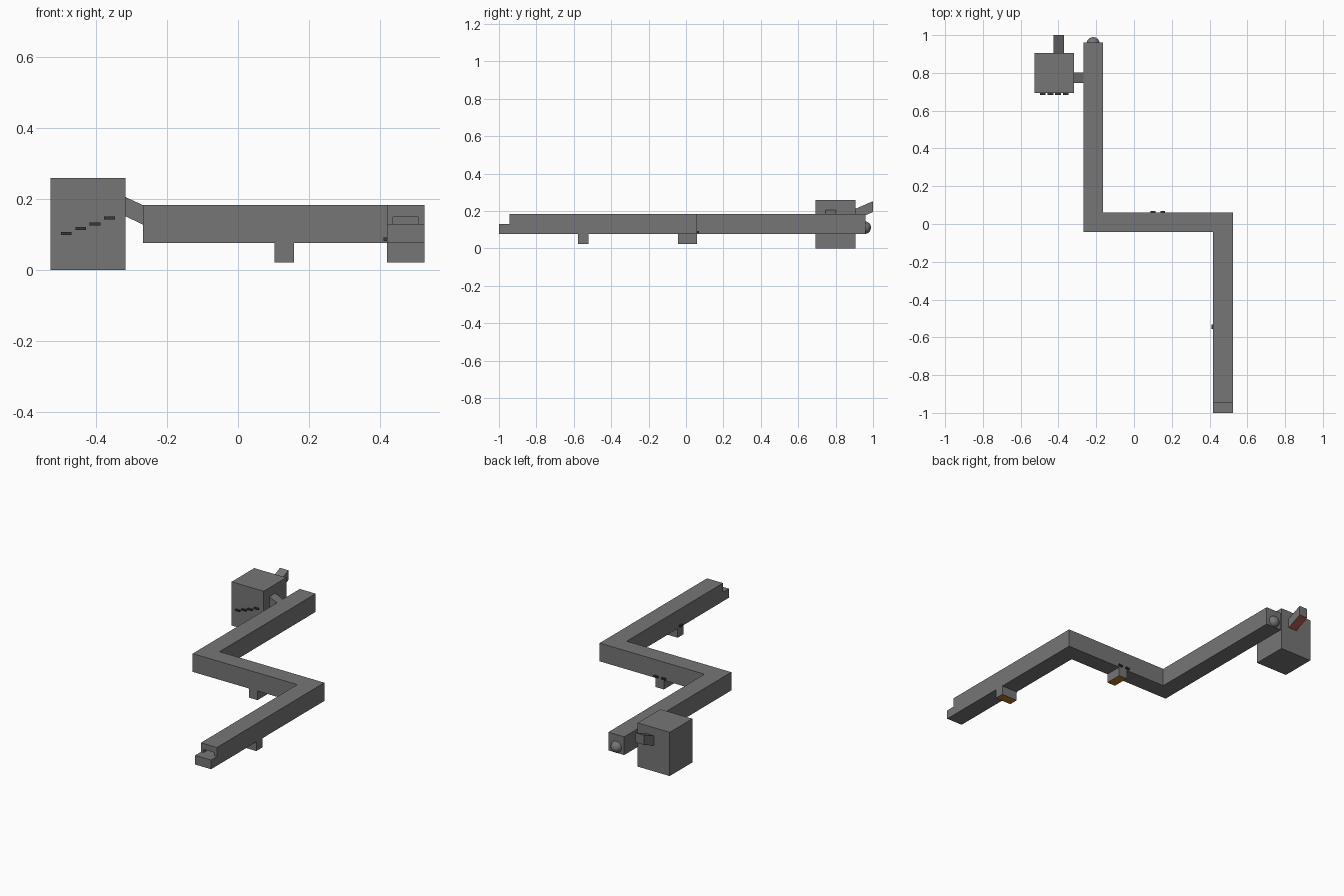
import bpy, bmesh
from mathutils import Vector

if "Cube" in bpy.data.objects:
    bpy.data.objects.remove(bpy.data.objects["Cube"])


def mat(name, col):
    m = bpy.data.materials.new(name)
    m.diffuse_color = (*col, 1)
    m.use_nodes = True
    m.node_tree.nodes["Principled BSDF"].inputs["Base Color"].default_value = m.diffuse_color
    return m


amber = mat("amber", (0.45, 0.2, 0.02))
red = mat("red", (0.4, 0.1, 0.08))
dark = mat("dark_grey", (0.18, 0.18, 0.18))
black = mat("black", (0.04, 0.04, 0.04))


def add_object(name, bm, m):
    bmesh.ops.recalc_face_normals(bm, faces=bm.faces)
    me = bpy.data.meshes.new(name)
    bm.to_mesh(me)
    bm.free()
    me.materials.append(m)
    ob = bpy.data.objects.new(name, me)
    bpy.context.collection.objects.link(ob)
    return ob


def prism(name, profile, extrude, m=dark):
    """Extrude a closed planar profile along a vector."""
    bm = bmesh.new()
    f = bm.faces.new([bm.verts.new(p) for p in profile])
    r = bmesh.ops.extrude_face_region(bm, geom=[f], use_keep_orig=True)
    vs = [v for v in r['geom'] if isinstance(v, bmesh.types.BMVert)]
    bmesh.ops.translate(bm, verts=vs, vec=Vector(extrude))
    return add_object(name, bm, m)


def box(name, x, y, z, m=dark):
    return prism(name, [(x[0], y[0], z[0]), (x[1], y[0], z[0]),
                        (x[1], y[1], z[0]), (x[0], y[1], z[0])],
                 (0, 0, z[1] - z[0]), m)


def paint_underside(ob, m):
    """Colour only the downward faces."""
    ob.data.materials.append(m)
    for p in ob.data.polygons:
        if p.normal.z < -0.5:
            p.material_index = 1


Z0, Z1, STEP = 0.076, 0.184, 0.13

# Zigzag channel: one Z-shaped plan extruded upward
plan = [(-0.267, 0.96), (-0.267, -0.043), (0.419, -0.043), (0.419, -0.945),
        (0.524, -0.945), (0.524, 0.06), (-0.163, 0.06), (-0.163, 0.96)]
channel = prism("zigzag_channel", [(x, y, Z0) for x, y in plan], (0, 0, Z1 - Z0))

# Outlet slot in the front end of the channel
cutter = box("slot_cutter", (0.436, 0.508), (-1.05, -0.895), (STEP, 0.149))
cutter.hide_render = True
cutter.hide_set(True)
mod = channel.modifiers.new("slot", 'BOOLEAN')
mod.operation, mod.solver, mod.object = 'DIFFERENCE', 'EXACT', cutter

# Outlet ledge
box("outlet_ledge", (0.419, 0.524), (-1.0, -0.945), (Z0, STEP))

# Ball in the rear end
bpy.ops.mesh.primitive_uv_sphere_add(segments=32, ring_count=16, radius=0.034,
                                     location=(-0.216, 0.955, 0.111))
ball = bpy.context.object
ball.name = "ball"
ball.data.materials.append(dark)
bpy.ops.object.shade_smooth_by_angle()

# Drop outlets under the channel
paint_underside(box("middle_outlet", (0.103, 0.158), (-0.043, 0.06), (0.022, Z0)), amber)
paint_underside(box("front_outlet", (0.419, 0.524), (-0.577, -0.521), (0.022, Z0)), amber)

# Small buttons beside the outlets
for i, x in enumerate((0.101, 0.152)):
    box(f"middle_button_{i}", (x - 0.013, x + 0.013), (0.06, 0.07), (0.082, 0.092), black)
box("front_button", (0.409, 0.419), (-0.557, -0.531), (0.082, 0.092), black)

# Hopper box with four rising bars on its front
box("hopper", (-0.527, -0.317), (0.693, 0.905), (0, 0.259))
for i, z in enumerate((0.103, 0.117, 0.13, 0.147)):
    x = -0.483 + i * 0.0405
    box(f"level_bar_{i}", (x - 0.015, x + 0.015), (0.682, 0.693), (z - 0.004, z + 0.004), black)

# Sloping chute from the hopper to the channel
prism("side_chute", [(-0.317, 0.747, 0.152), (-0.267, 0.747, 0.128),
                     (-0.267, 0.747, 0.183), (-0.317, 0.747, 0.206)], (0, 0.055, 0))

# Rising inlet spout at the back of the hopper
spout = prism("back_spout", [(-0.425, 0.905, 0.153), (-0.425, 1.0, 0.194),
                             (-0.425, 1.0, 0.252), (-0.425, 0.905, 0.211)], (0.055, 0, 0))
paint_underside(spout, red)
